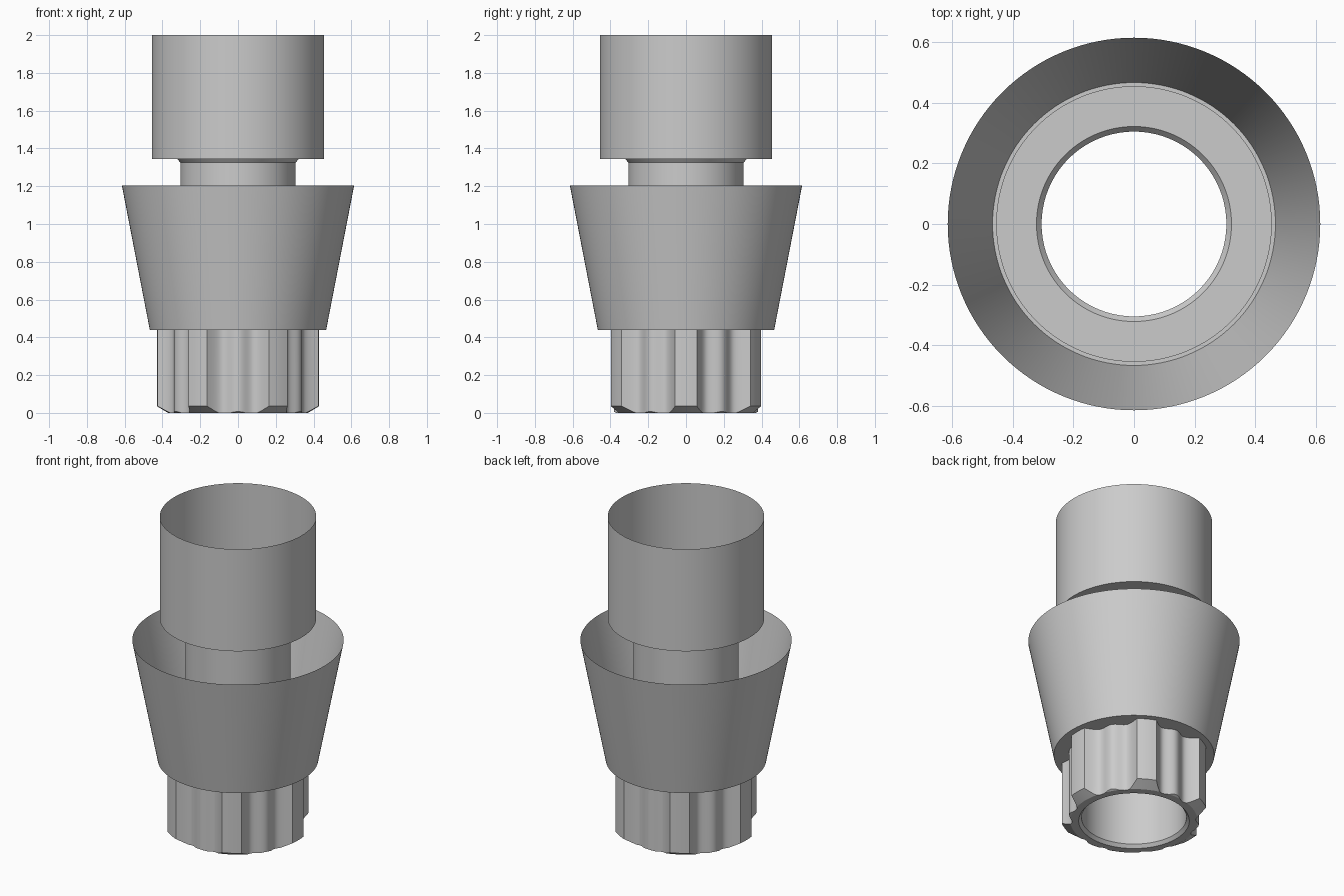
import bpy, bmesh, math

cube = bpy.data.objects.get("Cube")
if cube:
    bpy.data.objects.remove(cube)

metal = bpy.data.materials.new("satin grey metal")
metal.use_nodes = True
GREY = (0.6, 0.6, 0.6, 1)
metal.diffuse_color = GREY
metal.node_tree.nodes["Principled BSDF"].inputs["Base Color"].default_value = GREY

BORE, LIP, FLOOR = 0.305, 0.322, 0.44


def loft(name, rings):
    """Skin closed rings, listed from top to bottom, as an open sheet."""
    bm = bmesh.new()
    loops = [[bm.verts.new(p) for p in ring] for ring in rings]
    for upper, lower in zip(loops, loops[1:]):
        n = len(upper)
        for i in range(n):
            j = (i + 1) % n
            bm.faces.new((upper[i], lower[i], lower[j], upper[j]))
    bmesh.ops.remove_doubles(bm, verts=bm.verts, dist=0.0001)
    mesh = bpy.data.meshes.new(name)
    bm.to_mesh(mesh)
    bm.free()
    mesh.materials.append(metal)
    obj = bpy.data.objects.new(name, mesh)
    bpy.context.collection.objects.link(obj)
    bpy.ops.object.select_all(action="DESELECT")
    obj.select_set(True)
    bpy.context.view_layer.objects.active = obj
    bpy.ops.object.shade_smooth_by_angle(angle=math.radians(30))
    return obj


def polar(r, a, z):
    return (r * math.cos(a), r * math.sin(a), z)


def lathe(name, profile, steps=128):
    angles = [math.tau * i / steps for i in range(steps)]
    return loft(name, [[polar(r, a, z) for a in angles] for r, z in profile])


# Thin upper sleeve with a floor flaring out of the neck
lathe("upper_sleeve", [(0.455, 2), (0.455, 1.345), (LIP, 1.345), (BORE, 1.325)])

# Straight neck and through bore, flared at the bottom mouth
lathe("bore_tube", [(BORE, 1.325), (BORE, FLOOR), (BORE, 0.02), (LIP, 0)])

# Open flared cup with a flat floor
lathe("flared_cup", [(0.615, 1.205), (0.467, FLOOR), (BORE, FLOOR)])

# Socket: six ribs, each gap holding two flutes and a low rounded ridge
RIB, FLUTE, RIDGE, BASE = 0.43, 0.36, 0.382, 0.37
HALF_RIB, VALLEY = 7.7, 18


def socket_radius(deg):
    t = min(deg % 60, 60 - deg % 60)
    if t <= HALF_RIB + 0.001:
        return RIB
    if t < VALLEY:
        return FLUTE + (RIB - FLUTE) * ((VALLEY - t) / (VALLEY - HALF_RIB)) ** 2
    wave = (1 - math.cos(math.pi * (t - VALLEY) / (30 - VALLEY))) / 2
    return FLUTE + (RIDGE - FLUTE) * wave


degrees = []
for sector in range(6):
    start = 60 * sector
    degrees += [start - HALF_RIB + 2 * HALF_RIB * i / 4 for i in range(4)]
    gap = 60 - 2 * HALF_RIB
    degrees += [start + HALF_RIB + gap * i / 28 for i in range(28)]

top, edge, base, mouth = [], [], [], []
for d in degrees:
    a, r = math.radians(d), socket_radius(d)
    top.append(polar(r, a, FLOOR))
    edge.append(polar(r, a, max(0, r - BASE) * 0.6))
    base.append(polar(min(r, BASE), a, 0))
    mouth.append(polar(LIP, a, 0))
loft("ribbed_socket", [top, edge, base, mouth])
